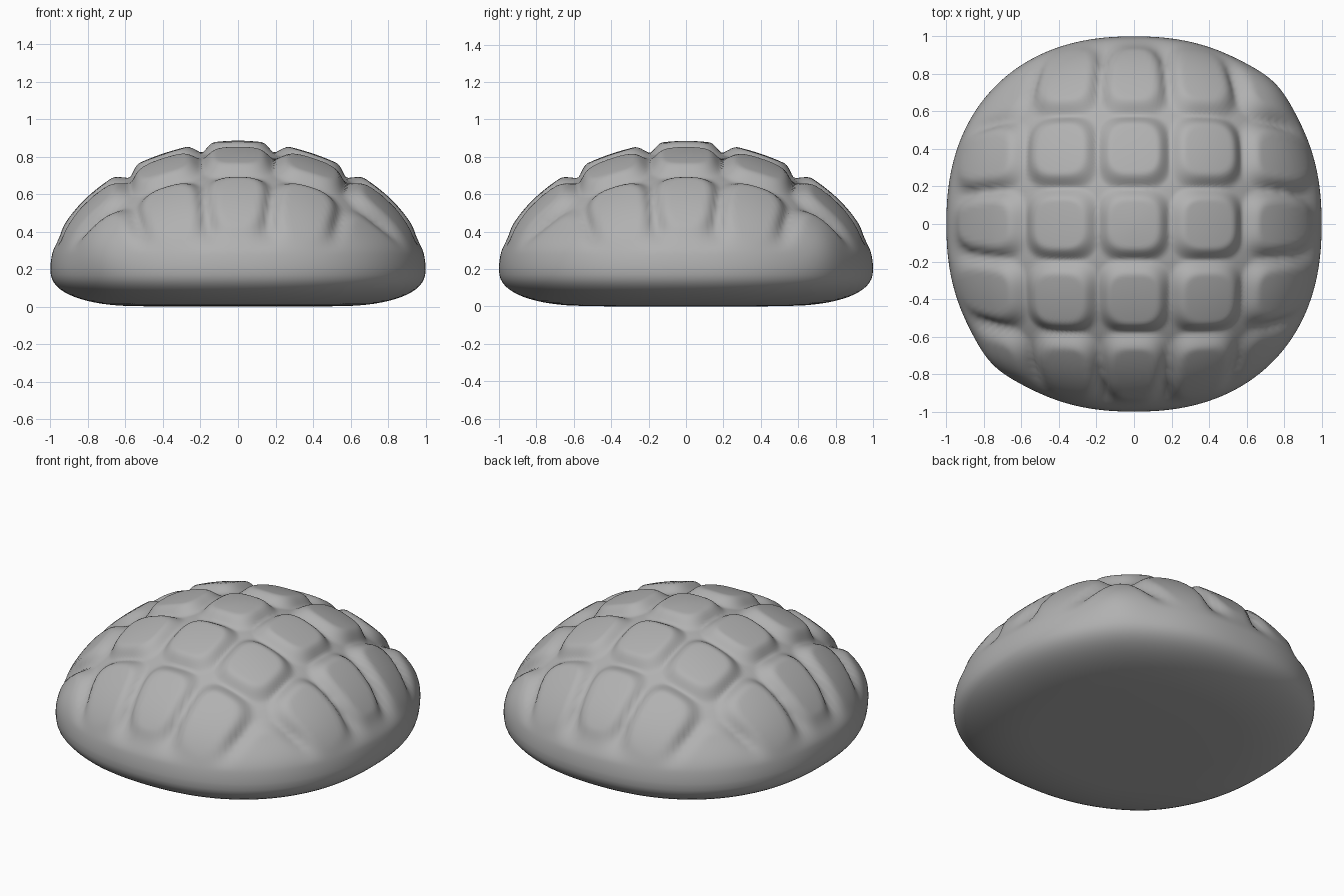
import bpy, bmesh, math

if "Cube" in bpy.data.objects:
    bpy.data.objects.remove(bpy.data.objects["Cube"])

SEGS, RINGS, LOW = 200, 96, 16
N = 2.27                      # squareness of the plan outline


def outline(a):
    # superellipse radius at angle a
    return (abs(math.cos(a)) ** N + abs(math.sin(a)) ** N) ** (-1 / N)


def smooth(a, b, v):
    t = min(1, max(0, (v - a) / (b - a)))
    return t * t * (3 - 2 * t)


def cell(u):
    # position inside a 0.4 wide cell, -1..1, and the cell number -2..2
    i = max(-2, min(2, round(u / 0.4)))
    return (u - 0.4 * i) / 0.2, i


def pillow(x, y):
    # height 0..1 of the rounded-square cushion at a plan position
    p, i = cell(x / (1 - 0.25 * abs(y) ** 4))
    q, j = cell(y / (1 - 0.25 * abs(x) ** 4))
    s = (abs(p) ** 3.2 + abs(q) ** 3.2) ** (1 / 3.2)
    h = 1 - smooth(0.62, 1.08, s)
    return h * (0.5 if i * j == -4 else 1)    # two softer corners


# side profile from the crown to the flat base
profile = []
for i in range(1, RINGS + 1):
    r = math.sin(i / RINGS * math.pi / 2)
    profile.append((r, 0.2 + 0.685 * max(0, 1 - r ** 1.85) ** (1 / 1.9)))
for i in range(1, LOW + 1):
    t = i / LOW * math.pi / 2
    profile.append((0.55 + 0.45 * math.cos(t), 0.2 - 0.197 * math.sin(t) ** 0.8))
profile += [(0.4, 0), (0.2, 0)]

# bun body
bm = bmesh.new()
angles = [2 * math.pi * k / SEGS for k in range(SEGS)]
rings = [[bm.verts.new((r * outline(a) * math.cos(a), r * outline(a) * math.sin(a), z))
          for a in angles] for r, z in profile]
top = bm.verts.new((0, 0, 0.885))
bottom = bm.verts.new((0, 0, 0))
for k in range(SEGS):
    j = (k + 1) % SEGS
    bm.faces.new((top, rings[0][k], rings[0][j]))
    bm.faces.new((bottom, rings[-1][j], rings[-1][k]))
    for p, q in zip(rings, rings[1:]):
        bm.faces.new((p[k], q[k], q[j], p[j]))
bm.normal_update()

# press the scored grid into the crust, fading out low on the sides
moves = []
for v in bm.verts:
    x, y, z = v.co
    d = -0.052 * (1 - pillow(x, y)) * smooth(0.28, 0.48, z)
    # two opposite corners swell out a little
    for c in (0.72, -0.72):
        r2 = (x - c) ** 2 + (y - c) ** 2 + (z - 0.33) ** 2
        d += 0.03 * math.exp(-r2 / 0.03)
    moves.append((v, v.normal * d))
for v, m in moves:
    v.co += m

mesh = bpy.data.meshes.new("scored_bun")
bm.to_mesh(mesh)
bm.free()
for f in mesh.polygons:
    f.use_smooth = True
crust = bpy.data.materials.new("crust")
crust.diffuse_color = (0.44, 0.44, 0.44, 1)
crust.use_nodes = True
crust.node_tree.nodes["Principled BSDF"].inputs["Base Color"].default_value = crust.diffuse_color
mesh.materials.append(crust)
bun = bpy.data.objects.new("scored_bun", mesh)
bpy.context.collection.objects.link(bun)
